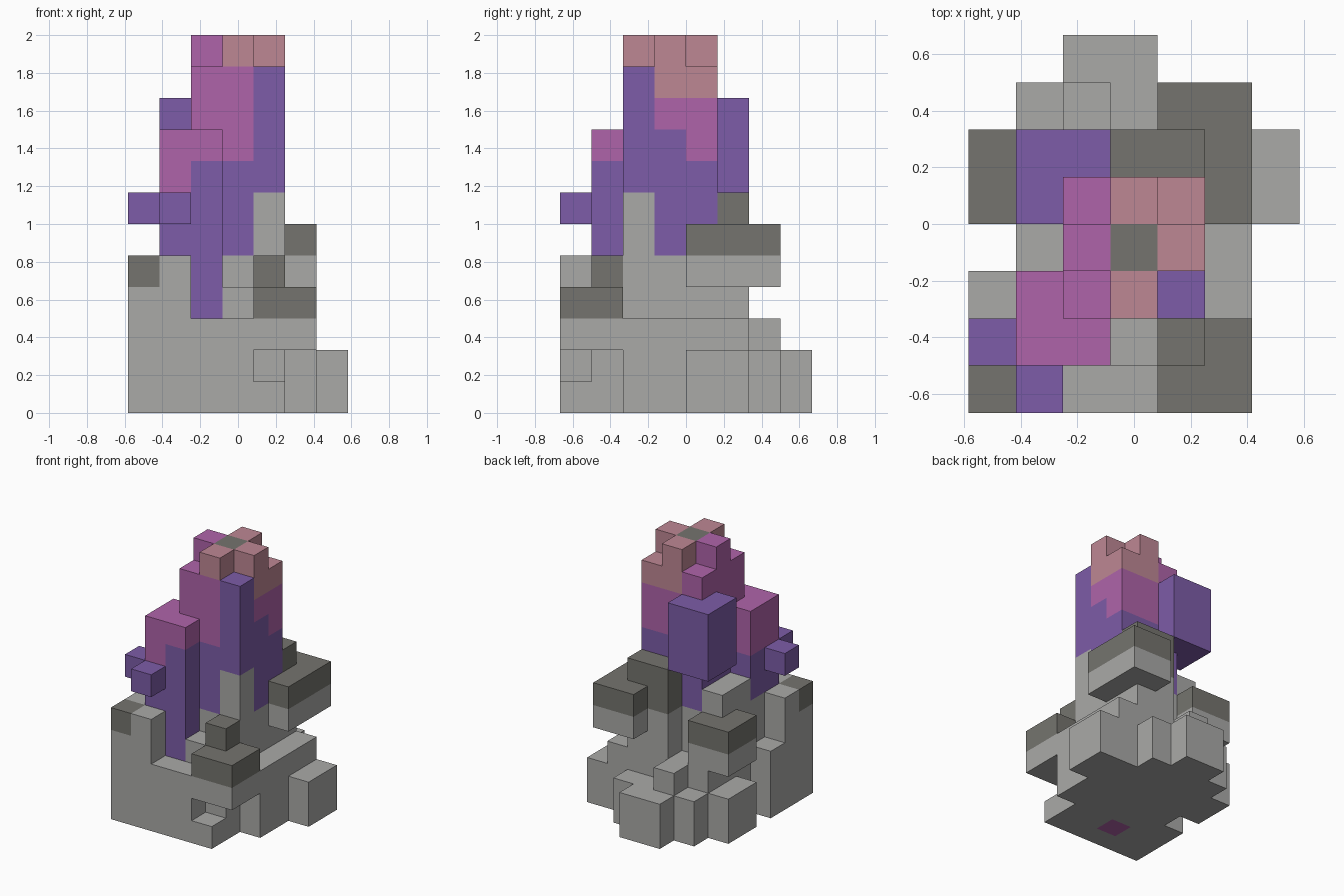
import bpy, bmesh
from mathutils import Vector

if "Cube" in bpy.data.objects:
    bpy.data.objects.remove(bpy.data.objects["Cube"], do_unlink=True)

UNIT = 1 / 6
ORIGIN = Vector((-3.5, -4, 0))
PALETTE = {
    "stone": (0.40, 0.40, 0.39),
    "dark_stone": (0.178, 0.175, 0.157),
    "purple": (0.205, 0.107, 0.392),
    "magenta": (0.43, 0.127, 0.40),
    "pink": (0.515, 0.242, 0.296),
}
NAMES = list(PALETTE)
MATERIALS = []
for name, rgb in PALETTE.items():
    mat = bpy.data.materials.new(name)
    mat.use_nodes = True
    mat.diffuse_color = (*rgb, 1)
    bsdf = next(n for n in mat.node_tree.nodes if n.type == "BSDF_PRINCIPLED")
    bsdf.inputs["Base Color"].default_value = (*rgb, 1)
    bsdf.inputs["Roughness"].default_value = 0.9
    MATERIALS.append(mat)

cells = {}  # block position -> (part name, colour name)


def stack(part, xs, ys, bottom=0, **tops):
    """Stack colour bands on a block footprint; each band gives its top level."""
    for colour, top in tops.items():
        for x in range(xs[0], xs[-1] + 1):
            for y in range(ys[0], ys[-1] + 1):
                for z in range(bottom, top):
                    cells[x, y, z] = (part, colour)
        bottom = top


# Rock base: low ground
base = "rock_base"
stack(base, [2, 3], [0], stone=3)
stack(base, [3], [1], stone=4)
stack(base, [5], [2, 5], stone=3)
stack(base, [2], [5, 6], stone=3)
stack(base, [0], [2], stone=3)
stack(base, [6], [4, 5], stone=2)
stack(base, [0], [4, 5], stone=2)
stack(base, [1], [6], stone=2)
stack(base, [3, 4], [6], stone=2)
stack(base, [2, 3], [7], stone=2)
stack(base, [4], [0], stone=1)

# Rock base: raised outcrops
stack(base, [0], [0], stone=4, dark_stone=5)
stack(base, [0], [1], stone=5)
stack(base, [1], [0], stone=5)
stack(base, [1], [3, 4], stone=6)
stack(base, [3, 4], [5], stone=5, dark_stone=7)

# Overhanging ledges with dark caps
stack("front_ledge", [4, 5], [0, 1], bottom=2, stone=3, dark_stone=4)
stack("front_ledge", [4], [1], stone=3, dark_stone=5)
stack("left_ledge", [5], [4, 6], bottom=4, stone=5, dark_stone=6)
stack("left_ledge", [4], [6], bottom=4, stone=5, dark_stone=6)
stack("right_ledge", [0], [4, 5], bottom=3, stone=4, dark_stone=5)
stack("right_ledge", [1], [5], stone=4, dark_stone=5)

# Central spire
spire = "crystal_spire"
stack(spire, [2], [2], stone=5, purple=8, magenta=11)
stack(spire, [2], [3], stone=5, purple=8, magenta=12)
stack(spire, [2], [4], stone=5, purple=8, magenta=11)
stack(spire, [3], [2], stone=5, purple=8, magenta=11, pink=12)
stack(spire, [3], [3], stone=5, purple=8, pink=11, dark_stone=12)
stack(spire, [3], [4], stone=5, purple=8, magenta=10, pink=12)
stack(spire, [4], [2], stone=7, purple=11)
stack(spire, [4], [3], stone=5, purple=9, magenta=10, pink=12)
stack(spire, [4], [4], stone=5, purple=8, magenta=10, pink=11)

# Shorter front crystal with two buds
front = "front_crystal"
stack(front, [1], [1, 2], stone=5, purple=7, magenta=9)
stack(front, [2], [1], magenta=1, purple=8)
stack(front, [2], [1], bottom=8, magenta=9)
stack("front_bud", [1], [0], bottom=6, purple=7)
stack("side_bud", [0], [1], bottom=6, purple=7)

# Crystal block hanging off the back
stack("back_crystal", [1], [4, 5], bottom=7, purple=10)
stack("back_crystal", [2], [5], bottom=7, purple=10)


def build(part):
    """Skin one part, keeping only faces that are open to the air."""
    bm = bmesh.new()
    for cell, (owner, colour) in cells.items():
        if owner != part:
            continue
        corner = Vector(cell)
        for axis in range(3):
            u, v, n = Vector(), Vector(), Vector()
            n[axis] = u[axis - 2] = v[axis - 1] = 1
            for side in (0, 1):
                step = n if side else -n
                if tuple(int(c) for c in corner + step) in cells:
                    continue
                p = corner + n * side + ORIGIN
                ring = [p, p + u, p + u + v, p + v]
                if not side:
                    ring.reverse()
                face = bm.faces.new([bm.verts.new(q * UNIT) for q in ring])
                face.material_index = NAMES.index(colour)
    bmesh.ops.remove_doubles(bm, verts=bm.verts, dist=UNIT / 100)
    bmesh.ops.dissolve_limit(bm, angle_limit=0.01, verts=bm.verts,
                             edges=bm.edges, delimit={"MATERIAL"})
    mesh = bpy.data.meshes.new(part)
    bm.to_mesh(mesh)
    bm.free()
    for mat in MATERIALS:
        mesh.materials.append(mat)
    bpy.context.collection.objects.link(bpy.data.objects.new(part, mesh))


for part in dict.fromkeys(owner for owner, colour in cells.values()):
    build(part)
